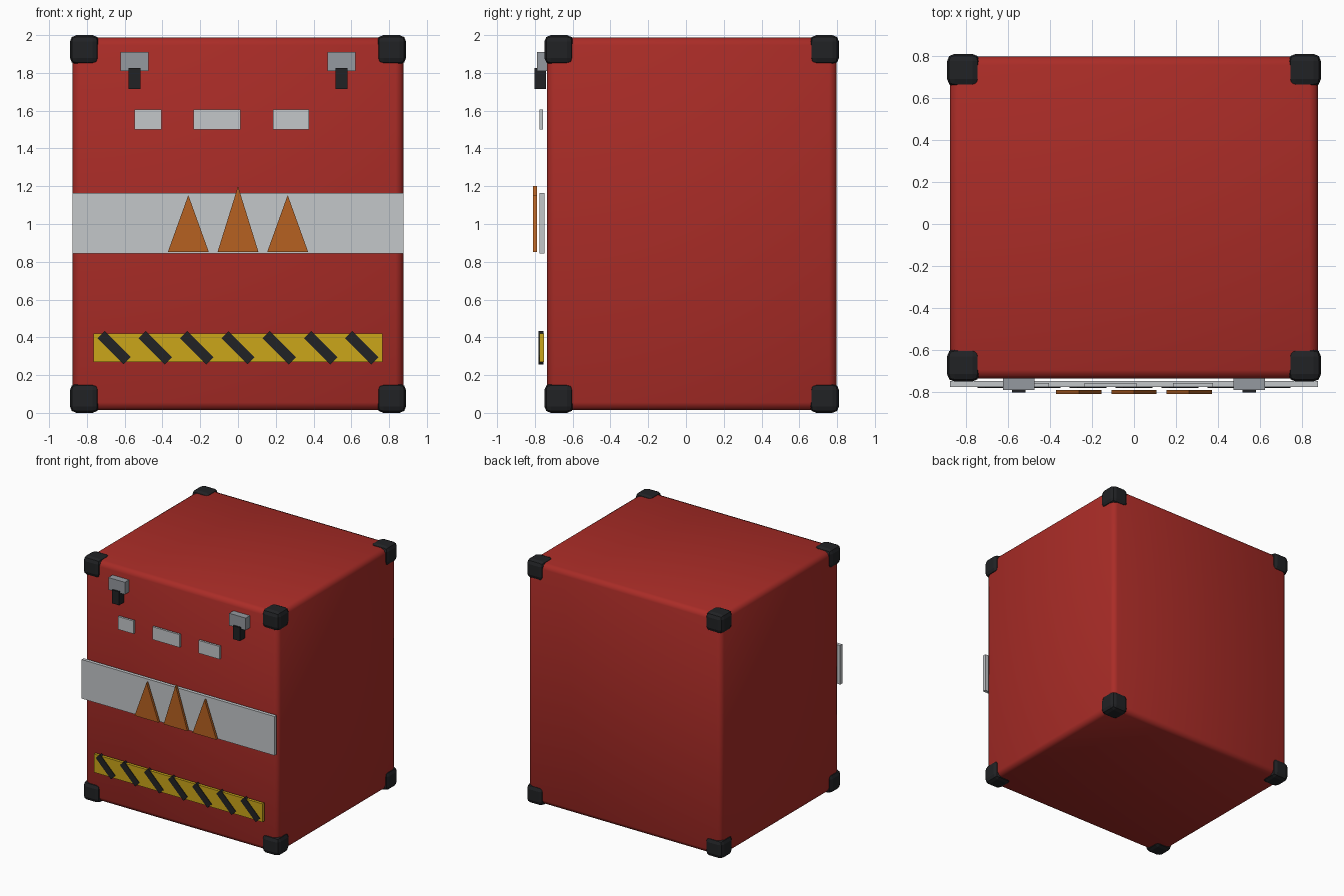
import bpy, bmesh
from math import radians
from mathutils import Matrix

if "Cube" in bpy.data.objects:
    bpy.data.objects.remove(bpy.data.objects["Cube"])


def material(name, rgb):
    m = bpy.data.materials.new(name)
    m.diffuse_color = (*rgb, 1)
    m.use_nodes = True
    m.node_tree.nodes["Principled BSDF"].inputs["Base Color"].default_value = m.diffuse_color
    return m


RED = material("red_paint", (0.40, 0.025, 0.02))
BLACK = material("black_rubber", (0.015, 0.016, 0.018))
SILVER = material("light_metal", (0.55, 0.57, 0.59))
STEEL = material("steel", (0.30, 0.32, 0.35))
YELLOW = material("yellow_paint", (0.60, 0.38, 0.01))
ORANGE = material("orange_paint", (0.47, 0.12, 0.015))


def finish(name, bm, mat):
    bmesh.ops.recalc_face_normals(bm, faces=bm.faces)
    me = bpy.data.meshes.new(name)
    bm.to_mesh(me)
    bm.free()
    me.materials.append(mat)
    ob = bpy.data.objects.new(name, me)
    bpy.context.collection.objects.link(ob)
    return ob


def box(name, x, y, z, mat, bevel=0, segments=2, tilt=0):
    """Box from (min, max) ranges, optionally tilted in the front plane."""
    bm = bmesh.new()
    size = [r[1] - r[0] for r in (x, y, z)]
    mid = [(r[0] + r[1]) / 2 for r in (x, y, z)]
    mat4 = Matrix.Translation(mid) @ Matrix.Rotation(radians(tilt), 4, 'Y') @ Matrix.Diagonal((*size, 1))
    bmesh.ops.create_cube(bm, size=1, matrix=mat4)
    if bevel:
        bmesh.ops.bevel(bm, geom=bm.edges[:], offset=bevel, segments=segments,
                        profile=0.5, affect='EDGES')
    return finish(name, bm, mat)


def triangle(name, cx, half, z0, z1, y0, y1, mat):
    bm = bmesh.new()
    vs = [bm.verts.new((cx + dx, y0, z)) for dx, z in ((-half, z0), (half, z0), (0, z1))]
    face = bm.faces.new(vs)
    ext = bmesh.ops.extrude_face_region(bm, geom=[face])
    moved = [v for v in ext["geom"] if isinstance(v, bmesh.types.BMVert)]
    bmesh.ops.translate(bm, verts=moved, vec=(0, y1 - y0, 0))
    return finish(name, bm, mat)


# Case body with rounded edges
body = box("case_body", (-0.875, 0.875), (-0.735, 0.797), (0.015, 1.987), RED, 0.04, 2)
for p in body.data.polygons:
    p.use_smooth = True

# Corner protectors
for sx in (-1, 1):
    for yr in ((-0.75, -0.595), (0.655, 0.81)):
        for zr in ((0, 0.155), (1.845, 2.0)):
            xr = sorted((sx * 0.735, sx * 0.89))
            box("corner_guard", xr, yr, zr, BLACK, 0.035, 2)

# Front band with three spikes
box("front_band", (-0.875, 0.875), (-0.776, -0.748), (0.845, 1.165), SILVER)
for cx, top in ((-0.263, 1.153), (0, 1.2), (0.263, 1.153)):
    triangle("band_triangle", cx, 0.108, 0.853, top, -0.81, -0.79, ORANGE)

# Hazard strip with diagonal bars
box("hazard_strip", (-0.765, 0.765), (-0.776, -0.752), (0.27, 0.42), YELLOW)
for i in range(7):
    cx = (i - 3) * 0.2187
    box("hazard_bar", (cx - 0.098, cx + 0.098), (-0.781, -0.755), (0.318, 0.372), BLACK, tilt=45)

# Label plates
for x in ((-0.548, -0.405), (-0.235, 0.012), (0.185, 0.375)):
    box("label_plate", x, (-0.775, -0.757), (1.5, 1.605), SILVER)

# Latches
for cx in (-0.548, 0.548):
    box("latch_plate", (cx - 0.075, cx + 0.075), (-0.79, -0.73), (1.81, 1.91), STEEL)
    box("latch_lever", (cx - 0.032, cx + 0.032), (-0.803, -0.74), (1.715, 1.825), BLACK)
